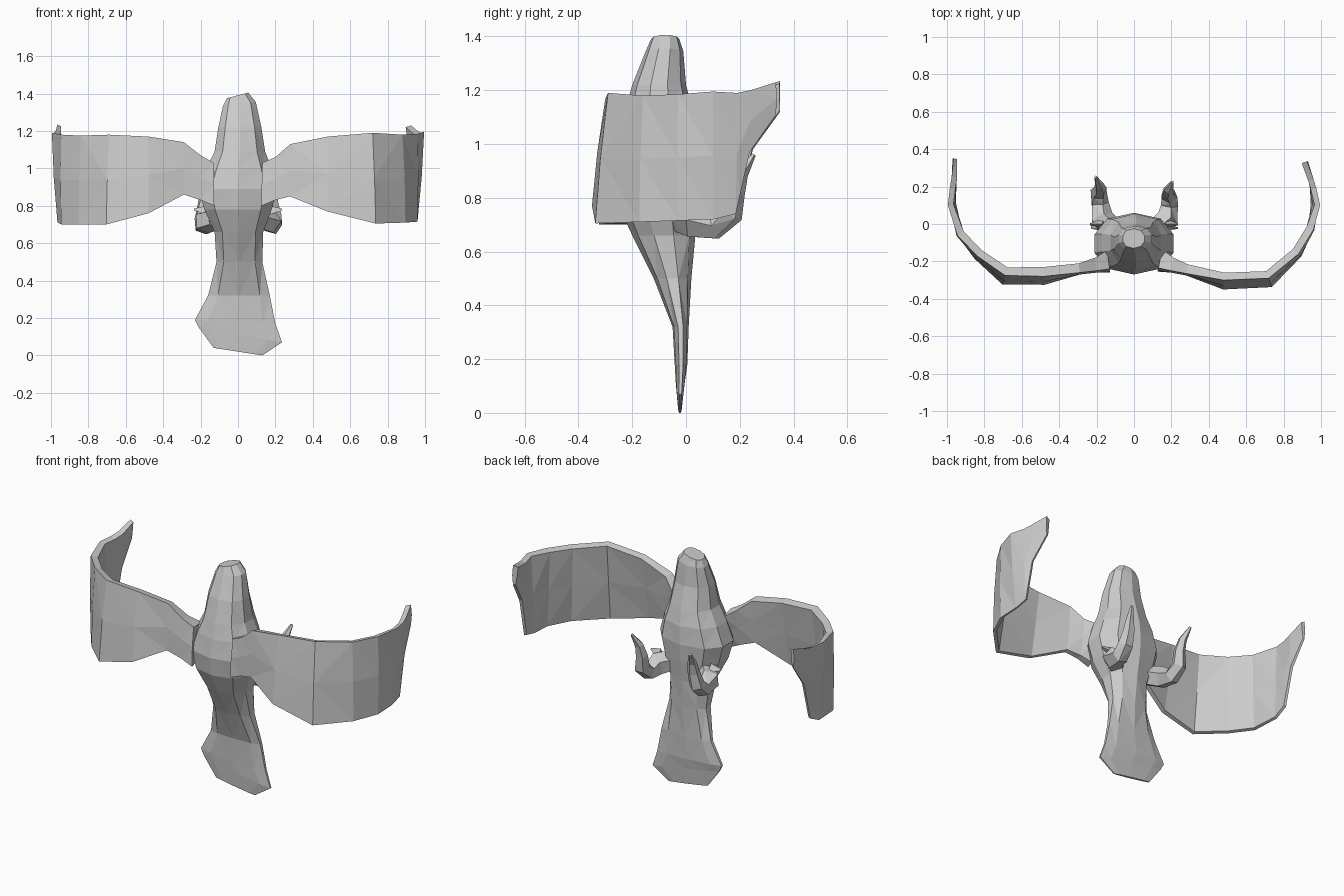
import bpy, bmesh, math
from mathutils import Vector


def loft(name, rings):
    """Skin a list of equal-length point rings and cap both ends."""
    bm = bmesh.new()
    rows = [[bm.verts.new(p) for p in ring] for ring in rings]
    n = len(rows[0])
    for a, b in zip(rows, rows[1:]):
        for i in range(n):
            j = (i + 1) % n
            bm.faces.new((a[i], a[j], b[j], b[i]))
    bm.faces.new(rows[0])
    bm.faces.new(rows[-1])
    bmesh.ops.triangulate(bm, faces=bm.faces[:])
    bmesh.ops.recalc_face_normals(bm, faces=bm.faces[:])
    mesh = bpy.data.meshes.new(name)
    bm.to_mesh(mesh)
    bm.free()
    obj = bpy.data.objects.new(name, mesh)
    bpy.context.collection.objects.link(obj)
    return obj


# Body, head and fan tail: z, left x, right x, front y, back y, z tilt
body = [
    (0.02, -0.13, 0.13, -0.03, -0.015, -0.02),
    (0.11, -0.21, 0.235, -0.038, -0.005, -0.04),
    (0.18, -0.23, 0.20, -0.042, 0.005, -0.01),
    (0.32, -0.16, 0.17, -0.05, 0.01, 0.0),
    (0.50, -0.115, 0.13, -0.12, 0.02, 0.0),
    (0.66, -0.125, 0.135, -0.20, 0.035, 0.0),
    (0.78, -0.18, 0.18, -0.255, 0.05, 0.0),
    (0.89, -0.21, 0.21, -0.27, 0.06, 0.0),
    (1.00, -0.17, 0.18, -0.255, 0.055, 0.0),
    (1.09, -0.125, 0.145, -0.235, 0.035, 0.0),
    (1.22, -0.105, 0.125, -0.20, 0.0, 0.0),
    (1.345, -0.08, 0.095, -0.15, -0.01, 0.01),
    (1.39, -0.06, 0.055, -0.13, -0.025, 0.015),
]
SIDES = 10
rings = []
for z, xl, xr, yf, yb, tilt in body:
    ring = []
    for k in range(SIDES):
        a = math.tau * (k + 0.5) / SIDES
        c, s = math.cos(a) / math.cos(math.pi / SIDES), math.sin(a)
        c = math.copysign(abs(c) ** 0.8, c)
        ring.append(((xl + xr) / 2 + c * (xr - xl) / 2,
                     (yf + yb) / 2 + s * (yb - yf) / 2, z + tilt * c))
    rings.append(ring)
loft("body", rings)


# Wings: outward x, outer-face y, bottom z, top z, lean of bottom edge, thickness
def wing(name, side, stations):
    rings = []
    pts = [Vector(s[:2]) for s in stations]
    for i, (x, y, zb, zt, lean, t) in enumerate(stations):
        d = (pts[min(i + 1, len(pts) - 1)] - pts[max(i - 1, 0)]).normalized()
        n = Vector((d.y, -d.x))
        profile = [(0, zt), (lean * 0.5 + 0.005, (zt + zb) / 2), (lean, zb),
                   (lean - t * 0.5, zb + 0.005), (lean * 0.5 - t * 0.8, (zt + zb) / 2),
                   (-t, zt - 0.01)]
        rings.append([(side * (x + n.x * o), y + n.y * o, z) for o, z in profile])
    loft(name, rings)


wing("right_wing", 1, [
    (0.13, -0.235, 0.80, 1.03, 0.02, 0.10), (0.20, -0.25, 0.83, 1.06, 0.01, 0.07),
    (0.28, -0.265, 0.85, 1.13, 0.01, 0.05), (0.48, -0.30, 0.77, 1.17, 0.05, 0.04),
    (0.72, -0.29, 0.705, 1.19, 0.05, 0.04), (0.88, -0.16, 0.71, 1.18, 0.02, 0.04),
    (0.96, -0.03, 0.715, 1.185, 0.0, 0.04), (0.995, 0.10, 0.72, 1.195, -0.035, 0.03),
    (0.975, 0.19, 0.74, 1.19, -0.02, 0.03), (0.96, 0.24, 0.97, 1.20, -0.01, 0.03),
    (0.925, 0.335, 1.11, 1.23, 0.0, 0.03)])
wing("left_wing", -1, [
    (0.13, -0.24, 0.80, 1.03, 0.02, 0.10), (0.20, -0.25, 0.83, 1.07, 0.01, 0.07),
    (0.29, -0.26, 0.86, 1.14, 0.01, 0.05), (0.48, -0.28, 0.76, 1.17, 0.045, 0.05),
    (0.69, -0.275, 0.70, 1.18, 0.05, 0.045), (0.84, -0.17, 0.70, 1.175, 0.02, 0.04),
    (0.945, -0.06, 0.70, 1.18, 0.0, 0.04), (0.995, 0.10, 0.71, 1.19, -0.03, 0.03),
    (0.985, 0.19, 0.75, 1.19, -0.02, 0.03), (0.975, 0.25, 0.98, 1.20, -0.01, 0.03),
    (0.965, 0.35, 1.12, 1.235, 0.0, 0.02)])


# Feet: hooked five-sided tubes curling up behind the body
def foot(name, side, reach):
    path = [(0.12, -0.02, 0.73, 0.06), (0.175, 0.03, 0.715, 0.065),
            (0.185, 0.10, 0.695, 0.05), (0.19, 0.15, 0.74, 0.045),
            (0.18, 0.165, 0.82, 0.035), (0.185, 0.185, 0.89, 0.025),
            (0.205, 0.225, 0.96, 0.008)]
    pts = [Vector((side * x, y * reach, z)) for x, y, z, r in path]
    rings = []
    for i, p in enumerate(pts):
        d = (pts[min(i + 1, len(pts) - 1)] - pts[max(i - 1, 0)]).normalized()
        u = Vector((1, 0, 0)) if abs(d.x) < 0.6 else Vector((0, 1, 0))
        u = (Vector((1, -0.3 * side, 0)) - d * d.dot(Vector((1, -0.3 * side, 0)))).normalized()
        v = d.cross(u)
        r = path[i][3]
        rings.append([p + r * (math.cos(math.tau * k / 5) * u + math.sin(math.tau * k / 5) * v)
                      for k in range(5)])
    loft(name, rings)
    # Small side spur
    loft(name + "_spur", [[(side * 0.16, -0.02, 0.75), (side * 0.16, 0.03, 0.75), (side * 0.17, 0.0, 0.80)],
                          [(side * 0.235, -0.008, 0.775), (side * 0.235, 0.004, 0.775), (side * 0.235, 0.0, 0.785)]])


foot("right_foot", 1, 1.0)
foot("left_foot", -1, 1.12)
